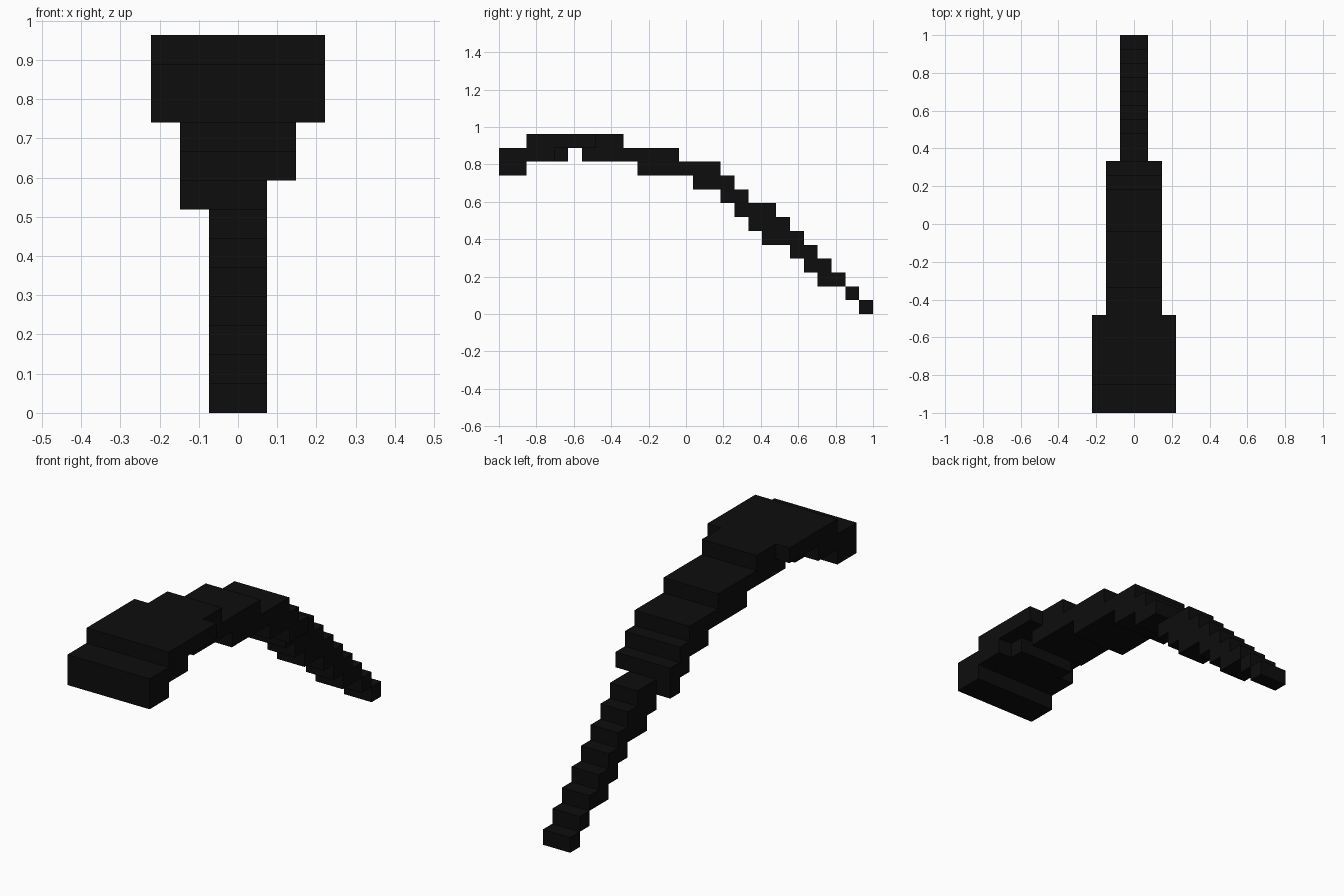
import bpy
import bmesh
import math
from mathutils import Vector

default = bpy.data.objects.get("Cube")
if default:
    bpy.data.objects.remove(default, do_unlink=True)

CELL = 2 / 27          # edge length of one block
OFFSET = Vector((0, -1, 0))

# One flat colour
black = bpy.data.materials.new("near_black")
black.use_nodes = True
COLOUR = (0.004, 0.004, 0.004, 1)
black.diffuse_color = COLOUR
bsdf = next(n for n in black.node_tree.nodes if n.type == 'BSDF_PRINCIPLED')
bsdf.inputs["Base Color"].default_value = COLOUR

# Slabs in block units: x range, y range (front to back), z range
PARTS = {
    "broad_head": [
        ((-3, 3), (0, 2), (10, 12)),     # front lip
        ((-3, 3), (2, 7), (12, 13)),     # top plate
        ((-3, 3), (2, 4), (11, 12)),     # underside, with a cross groove
        ((-2, 2), (4, 5), (11, 12)),
        ((-2, 2), (6, 7), (11, 12)),
    ],
    "middle_arch": [
        ((-2, 2), (7, 9), (11, 13)),
        ((-2, 2), (9, 10), (11, 12)),
        ((-2, 2), (10, 13), (10, 12)),
        ((-2, 2), (13, 14), (10, 11)),
        ((-2, 2), (14, 16), (9, 11)),
        ((-2, 2), (16, 17), (8, 10)),
        ((-2, 2), (17, 18), (8, 9)),
        ((-2, 1), (17, 18), (7, 8)),     # uneven last step
    ],
    # One step per row, descending to the tip
    "stepped_tail": [
        ((-1, 1), (18 + i, 19 + i), z) for i, z in enumerate(
            [(6, 8), (5, 8), (5, 7), (4, 6), (3, 5), (2, 4), (2, 3), (1, 2), (0, 1)])
    ],
}


def cells_of(slabs):
    return {(x, y, z) for xs, ys, zs in slabs
            for x in range(*xs) for y in range(*ys) for z in range(*zs)}


def build_part(name, cells, solid):
    """Make the outer skin of a group of blocks, skipping buried faces."""
    bm = bmesh.new()
    for cell in sorted(cells):
        for axis in range(3):
            for side in (0, 1):
                neighbour = list(cell)
                neighbour[axis] += 1 if side else -1
                if tuple(neighbour) in solid:
                    continue
                u, v = (axis + 1) % 3, (axis + 2) % 3
                corners = []
                for du, dv in ((0, 0), (1, 0), (1, 1), (0, 1)):
                    p = Vector(cell)
                    p[axis] += side
                    p[u] += du
                    p[v] += dv
                    corners.append(bm.verts.new(p * CELL + OFFSET))
                bm.faces.new(corners if side else corners[::-1])
    # Weld the skin and merge coplanar squares
    bmesh.ops.remove_doubles(bm, verts=bm.verts[:], dist=1e-4)
    bmesh.ops.dissolve_limit(bm, angle_limit=math.radians(1),
                             verts=bm.verts[:], edges=bm.edges[:])
    mesh = bpy.data.meshes.new(name)
    bm.to_mesh(mesh)
    bm.free()
    mesh.materials.append(black)
    bpy.context.collection.objects.link(bpy.data.objects.new(name, mesh))


groups = {name: cells_of(slabs) for name, slabs in PARTS.items()}
solid = set().union(*groups.values())
for name, cells in groups.items():
    build_part(name, cells, solid)
